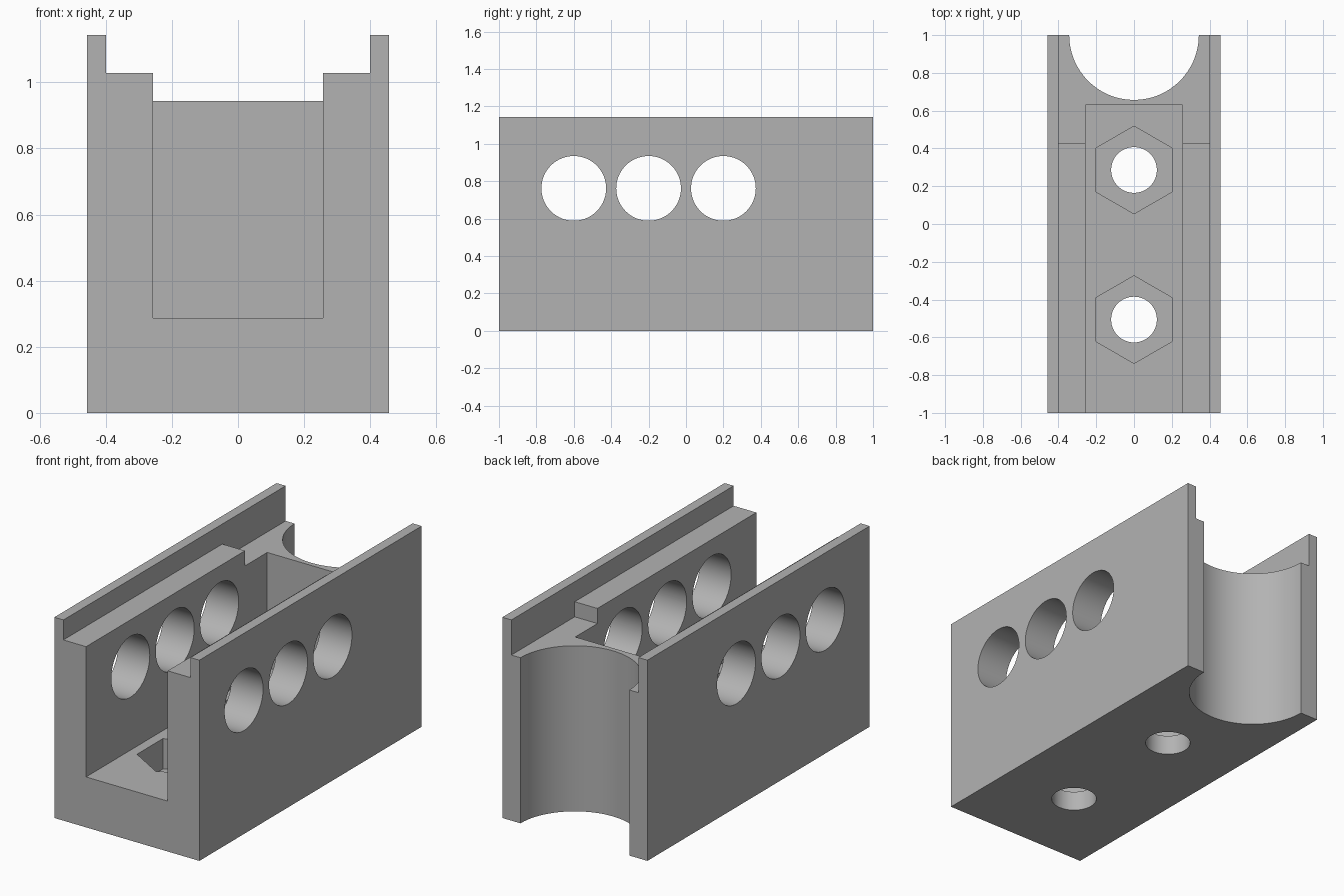
import bpy
import bmesh
import math
from mathutils import Matrix, Vector

if "Cube" in bpy.data.objects:
    bpy.data.objects.remove(bpy.data.objects["Cube"], do_unlink=True)

HALF_W, HEIGHT = 0.457, 1.143
FLOOR = 0.287

grey = bpy.data.materials.new("plain grey")
grey.use_nodes = True
colour = (0.45, 0.45, 0.45, 1)
grey.diffuse_color = colour
grey.node_tree.nodes["Principled BSDF"].inputs["Base Color"].default_value = colour


def make_object(name, bm):
    bmesh.ops.recalc_face_normals(bm, faces=bm.faces)
    mesh = bpy.data.meshes.new(name)
    bm.to_mesh(mesh)
    bm.free()
    mesh.materials.append(grey)
    obj = bpy.data.objects.new(name, mesh)
    bpy.context.collection.objects.link(obj)
    return obj


def prism_x(name, half_width, profile):
    """Extrude a (y, z) side profile across the width."""
    bm = bmesh.new()
    face = bm.faces.new([bm.verts.new((-half_width, y, z)) for y, z in profile])
    new = bmesh.ops.extrude_face_region(bm, geom=[face])["geom"]
    bmesh.ops.translate(bm, verts=[v for v in new if isinstance(v, bmesh.types.BMVert)],
                        vec=(2 * half_width, 0, 0))
    return make_object(name, bm)


def box(name, half_width, y0, y1, z0, z1):
    return prism_x(name, half_width, [(y0, z0), (y1, z0), (y1, z1), (y0, z1)])


def rod(name, radius, depth, centre, sides=96, axis="Z"):
    bm = bmesh.new()
    turn = Matrix.Rotation(math.pi / 2, 4, "Y") if axis == "X" else Matrix.Identity(4)
    bmesh.ops.create_cone(bm, cap_ends=True, segments=sides, radius1=radius, radius2=radius,
                          depth=depth, matrix=Matrix.Translation(Vector(centre)) @ turn)
    return make_object(name, bm)


def cut(target, cutter):
    cutter.hide_render = True
    mod = target.modifiers.new("cut", "BOOLEAN")
    mod.operation, mod.solver, mod.object = "DIFFERENCE", "EXACT", cutter
    bpy.ops.object.select_all(action="DESELECT")
    target.select_set(True)
    bpy.context.view_layer.objects.active = target
    bpy.ops.object.modifier_apply(modifier=mod.name)
    bpy.data.objects.remove(cutter, do_unlink=True)


# Solid block
body = box("channel_block", HALF_W, -1, 1, 0, HEIGHT)

# Stepped recess between the thin top rims, lower at the back
cut(body, prism_x("rim_recess", 0.4, [(-1.2, 1.029), (0.43, 1.029), (0.43, 0.943),
                                      (1.2, 0.943), (1.2, 1.4), (-1.2, 1.4)]))

# Main channel, open at the front and top
cut(body, box("main_channel", 0.257, -1.2, 0.63, FLOOR, 1.5))

# Half-round cradle in the back end
cut(body, rod("back_cradle", 0.343, 3, (0, 1, 0.5), 128))

# Hexagonal nut pockets with bolt holes through the floor
for y in (0.286, -0.506):
    cut(body, rod("nut_pocket", 0.232, 0.4, (0, y, 0.114 + 0.2), 6))
    cut(body, rod("bolt_hole", 0.121, 1, (0, y, 0)))

# Round holes across both side walls
for y in (-0.6, -0.2, 0.2):
    cut(body, rod("side_hole", 0.173, 2, (0, y, 0.762), axis="X"))

# Smooth bores with crisp edges
body.select_set(True)
bpy.context.view_layer.objects.active = body
bpy.ops.object.shade_smooth_by_angle(angle=math.radians(30))

# Check nut pocket orientation: create_cone starts its ring on the y axis
